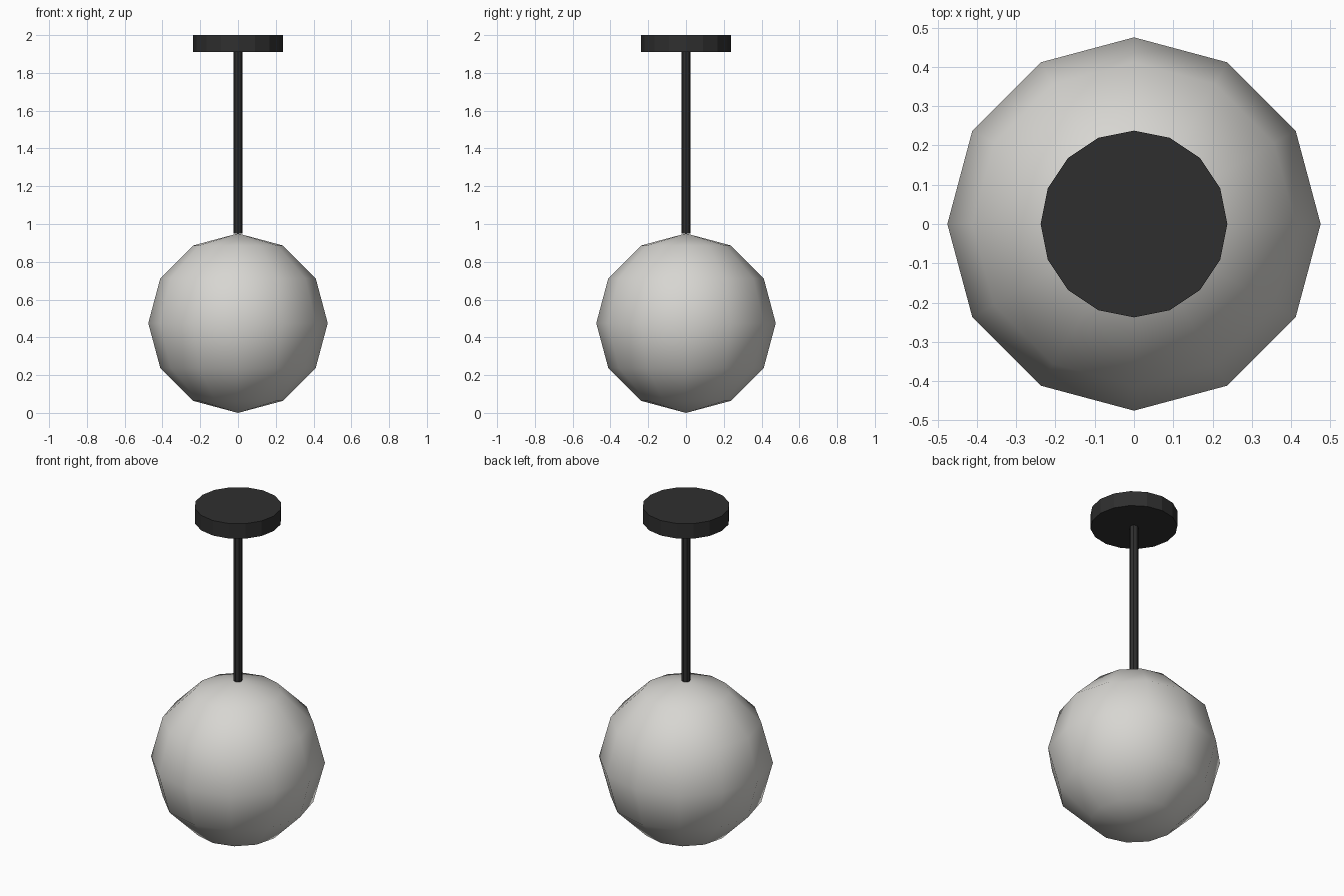
import bpy

if "Cube" in bpy.data.objects:
    bpy.data.objects.remove(bpy.data.objects["Cube"])


def material(name, rgb):
    m = bpy.data.materials.new(name)
    m.diffuse_color = (*rgb, 1)
    m.use_nodes = True
    m.node_tree.nodes["Principled BSDF"].inputs["Base Color"].default_value = m.diffuse_color
    return m


black = material("matte black", (0.028, 0.028, 0.028))
glass = material("warm white glass", (0.68, 0.67, 0.64))


def finish(name, mat):
    ob = bpy.context.object
    ob.name = name
    ob.data.materials.append(mat)
    return ob


def cylinder(name, sides, radius, z0, z1, mat):
    bpy.ops.mesh.primitive_cylinder_add(vertices=sides, radius=radius, depth=z1 - z0,
                                        location=(0, 0, (z0 + z1) / 2))
    return finish(name, mat)


# Globe shade: smooth low-poly sphere
R = 0.475
bpy.ops.mesh.primitive_uv_sphere_add(segments=12, ring_count=6, radius=R, location=(0, 0, R))
finish("globe_shade", glass)
bpy.ops.object.shade_smooth()

# Hanging rod and ceiling plate
cylinder("hanging_rod", 8, 0.024, 2 * R, 1.91, black)
cylinder("ceiling_plate", 16, 0.2375, 1.91, 2.0, black)
